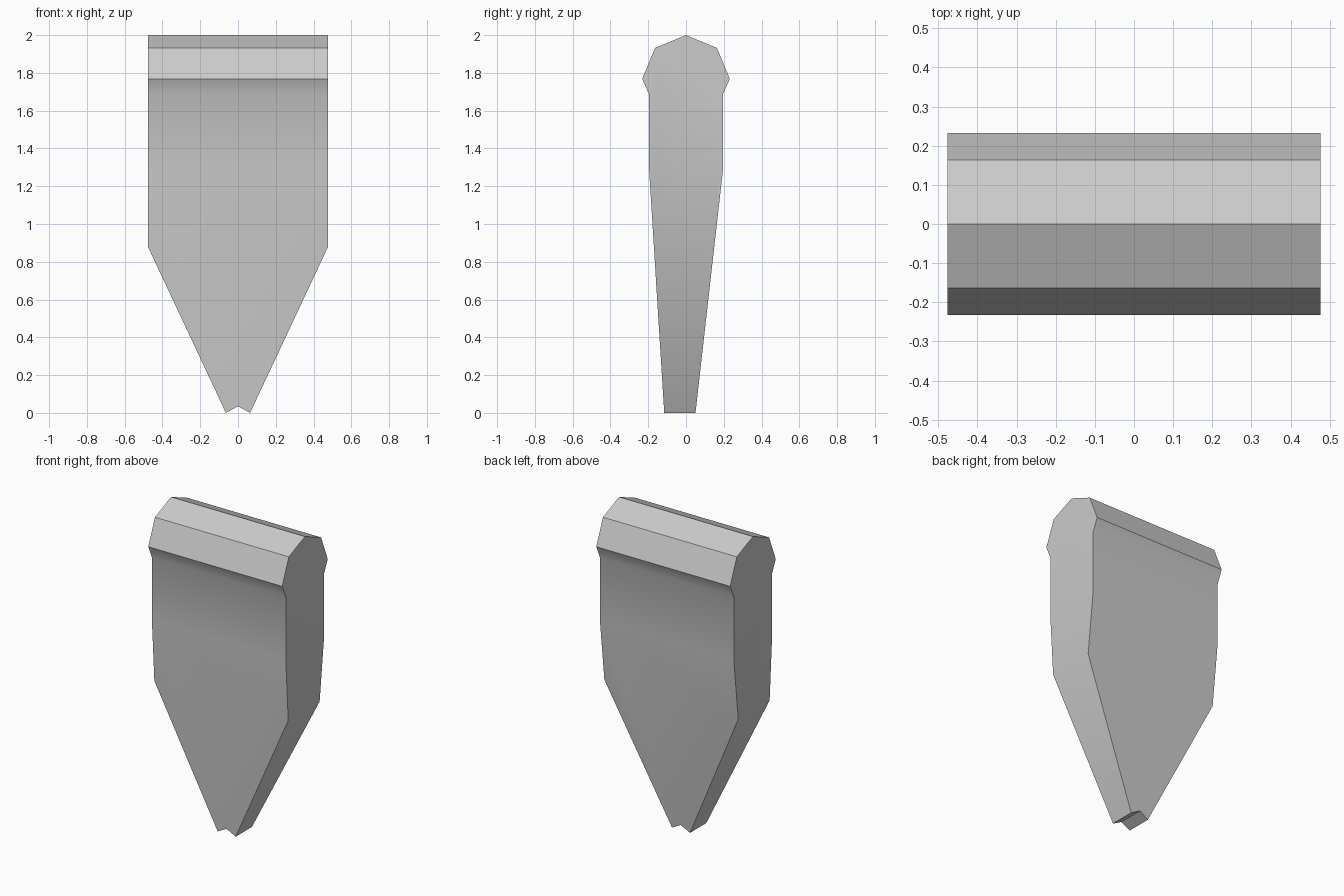
import bpy, bmesh, math
from mathutils import Vector

cube = bpy.data.objects.get("Cube")
if cube:
    bpy.data.objects.remove(cube, do_unlink=True)

HALF_WIDTH = 0.477
SHOULDER_Z = 0.88
TIP_X = 0.064
NOTCH_Z = 0.035

grey = bpy.data.materials.new("plain grey")
grey.use_nodes = True
colour = (0.6, 0.6, 0.6, 1)
grey.diffuse_color = colour
grey.node_tree.nodes["Principled BSDF"].inputs["Base Color"].default_value = colour

# Side profile: octagonal head, narrow neck, tapering blade (y, z)
head = [(0.232 * math.cos(math.radians(a)), 1.768 + 0.232 * math.sin(math.radians(a)))
        for a in range(0, 181, 45)]
profile = [(0.195, 1.28), (0.195, 1.685)] + head + [
    (-0.195, 1.685), (-0.195, 1.28), (-0.109, -0.1), (0.039, -0.1)]

# Extrude one half of the blade
bm = bmesh.new()
face = bm.faces.new([bm.verts.new((0, y, z)) for y, z in profile])
result = bmesh.ops.extrude_face_region(bm, geom=[face], use_keep_orig=True)
outer = [v for v in result["geom"] if isinstance(v, bmesh.types.BMVert)]
bmesh.ops.translate(bm, verts=outer, vec=(HALF_WIDTH, 0, 0))


def slice_off(start, end):
    """Cut away everything below the line start-end in the xz plane."""
    direction = Vector((end[0] - start[0], 0, end[1] - start[1]))
    normal = Vector((direction.z, 0, -direction.x))
    cut = bmesh.ops.bisect_plane(
        bm, geom=bm.verts[:] + bm.edges[:] + bm.faces[:],
        plane_co=(start[0], 0, start[1]), plane_no=normal, clear_outer=True)
    edges = [e for e in cut["geom_cut"] if isinstance(e, bmesh.types.BMEdge)]
    bmesh.ops.contextual_create(bm, geom=edges)


# Slanted lower side, then the notch in the tip
slice_off((TIP_X, 0), (HALF_WIDTH, SHOULDER_Z))
slice_off((0, NOTCH_Z), (TIP_X, 0))

# Open the middle so the halves join
middle = [f for f in bm.faces if all(abs(v.co.x) < 1e-5 for v in f.verts)]
bmesh.ops.delete(bm, geom=middle, context="FACES_ONLY")
bmesh.ops.recalc_face_normals(bm, faces=bm.faces[:])

mesh = bpy.data.meshes.new("wedge_blade")
bm.to_mesh(mesh)
bm.free()
mesh.materials.append(grey)
blade = bpy.data.objects.new("wedge_blade", mesh)
bpy.context.collection.objects.link(blade)

# Mirror into the full blade
bpy.context.view_layer.objects.active = blade
blade.select_set(True)
mirror = blade.modifiers.new("mirror", "MIRROR")
mirror.use_clip = True
bpy.ops.object.modifier_apply(modifier=mirror.name)

# Merge the flat halves into whole faces
bm = bmesh.new()
bm.from_mesh(mesh)
bmesh.ops.dissolve_limit(bm, angle_limit=math.radians(1),
                         verts=bm.verts[:], edges=bm.edges[:])
bmesh.ops.recalc_face_normals(bm, faces=bm.faces[:])
bm.to_mesh(mesh)
bm.free()
bpy.ops.object.shade_smooth_by_angle(angle=math.radians(30))
